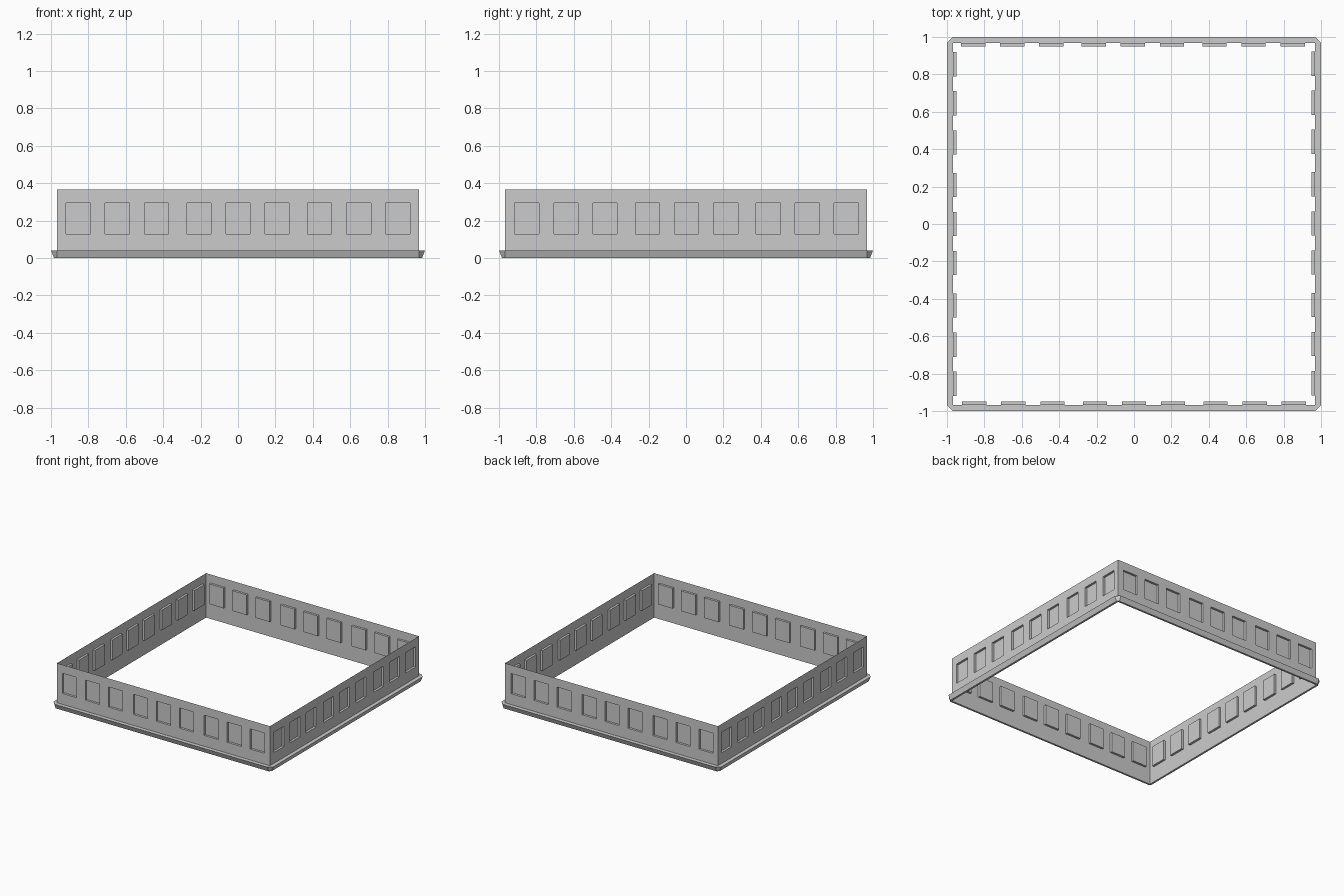
import bpy, bmesh
from math import pi
from mathutils import Matrix

if "Cube" in bpy.data.objects:
    bpy.data.objects.remove(bpy.data.objects["Cube"])

W = 0.968            # wall distance from centre
H = 0.365            # wall height
Z0, Z1 = 0.129, 0.295  # window bottom and top
DEPTH = 0.018        # window recess
HALF = 0.065         # half window width
CENTRES = [g + o for g in (-0.645, 0, 0.645) for o in (-0.209, 0, 0.209)]


def finish(bm, name):
    bmesh.ops.remove_doubles(bm, verts=bm.verts, dist=1e-5)
    me = bpy.data.meshes.new(name)
    bm.to_mesh(me)
    bm.free()
    ob = bpy.data.objects.new(name, me)
    bpy.context.collection.objects.link(ob)
    return ob


def quad(bm, *pts):
    bm.faces.new([bm.verts.new(p) for p in pts])


# Thin wall sheet facing -y with recessed window panels
def wall(name, angle, shift):
    bm = bmesh.new()
    xs = [-W] + [c + s * HALF + shift for c in CENTRES for s in (-1, 1)] + [W]
    zs = [0, Z0, Z1, H]
    y, yi = -W, -W + DEPTH
    for i in range(len(xs) - 1):
        a, b = xs[i], xs[i + 1]
        for j in range(3):
            c, d = zs[j], zs[j + 1]
            if j == 1 and i % 2 == 1:
                quad(bm, (a, yi, c), (b, yi, c), (b, yi, d), (a, yi, d))
                ring = [(a, c), (b, c), (b, d), (a, d)]
                for k in range(4):
                    p, q = ring[k], ring[(k + 1) % 4]
                    quad(bm, (p[0], y, p[1]), (q[0], y, q[1]),
                         (q[0], yi, q[1]), (p[0], yi, p[1]))
            else:
                quad(bm, (a, y, c), (b, y, c), (b, y, d), (a, y, d))
    bm.transform(Matrix.Rotation(angle, 4, 'Z'))
    finish(bm, name)


wall("front_wall", 0, 0)
wall("right_wall", pi / 2, 0.003)
wall("back_wall", pi, 0.006)
wall("left_wall", -pi / 2, 0)

# Sloped base ledge with chamfered corners
LO, HI, LZ = 0.984, 1.0, 0.04
bm = bmesh.new()
for k in range(4):
    part = bmesh.new()
    quad(part, (-W, -LO, 0), (W, -LO, 0), (W, -HI, LZ), (-W, -HI, LZ))
    quad(part, (-W, -HI, LZ), (W, -HI, LZ), (W, -W, LZ), (-W, -W, LZ))
    quad(part, (-W, -W, 0), (W, -W, 0), (W, -LO, 0), (-W, -LO, 0))
    # corner piece
    quad(part, (W, -LO, 0), (LO, -W, 0), (HI, -W, LZ), (W, -HI, LZ))
    quad(part, (W, -HI, LZ), (HI, -W, LZ), (W, -W, LZ))
    quad(part, (W, -W, 0), (LO, -W, 0), (W, -LO, 0))
    part.transform(Matrix.Rotation(k * pi / 2, 4, 'Z'))
    me = bpy.data.meshes.new("tmp")
    part.to_mesh(me)
    part.free()
    bm.from_mesh(me)
    bpy.data.meshes.remove(me)
finish(bm, "base_ledge")
